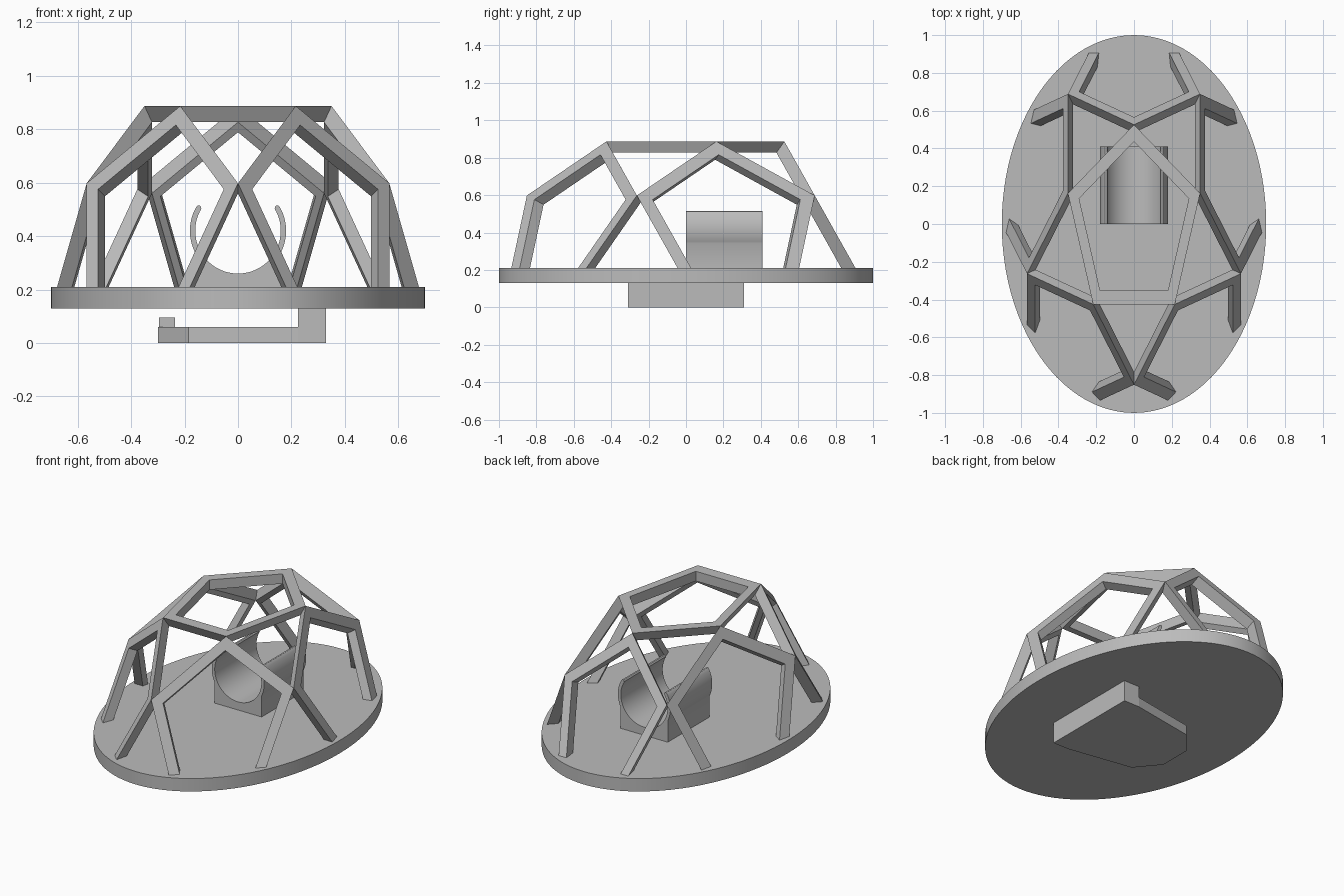
import bpy, bmesh
from math import sin, cos, radians, sqrt, asin, degrees
from mathutils import Vector

if "Cube" in bpy.data.objects:
    bpy.data.objects.remove(bpy.data.objects["Cube"], do_unlink=True)

grey = bpy.data.materials.new("plain_grey")
grey.use_nodes = True
grey.diffuse_color = (0.5, 0.5, 0.5, 1)
grey.node_tree.nodes["Principled BSDF"].inputs["Base Color"].default_value = (0.5, 0.5, 0.5, 1)

HALF_X, HALF_Y, DOME_H = 0.70, 1.0, 0.89
FLOOR, DECK = 0.13, 0.21


def finish(name, bm, smooth=False):
    bmesh.ops.recalc_face_normals(bm, faces=bm.faces)
    mesh = bpy.data.meshes.new(name)
    bm.to_mesh(mesh)
    bm.free()
    mesh.materials.append(grey)
    obj = bpy.data.objects.new(name, mesh)
    bpy.context.collection.objects.link(obj)
    if smooth:
        bpy.ops.object.select_all(action='DESELECT')
        obj.select_set(True)
        bpy.context.view_layer.objects.active = obj
        bpy.ops.object.shade_smooth_by_angle(angle=radians(30))
    return obj


def prism(name, points, offset, smooth=False):
    """Extrude one flat outline along an offset."""
    bm = bmesh.new()
    face = bm.faces.new([bm.verts.new(p) for p in points])
    out = bmesh.ops.extrude_face_region(bm, geom=[face], use_keep_orig=True)
    moved = [g for g in out["geom"] if isinstance(g, bmesh.types.BMVert)]
    bmesh.ops.translate(bm, verts=moved, vec=offset)
    return finish(name, bm, smooth)


def box(name, x0, x1, y0, y1, z0, z1):
    outline = [(x0, y0, z0), (x1, y0, z0), (x1, y1, z0), (x0, y1, z0)]
    return prism(name, outline, (0, 0, z1 - z0))


# Oval deck
SEGS = 100
rim = [(HALF_X * cos(radians(360 * i / SEGS)), HALF_Y * sin(radians(360 * i / SEGS)), FLOOR)
       for i in range(SEGS)]
prism("oval_deck", rim, (0, 0, DECK - FLOOR), smooth=True)

# Dome rings on a unit sphere, stretched to the oval afterwards
LOW, HIGH = 0.5257, 0.8507
INSET, RADIAL, DEPTH = 0.83, 0.92, 0.068


def ring_point(radius, height, angle):
    a = radians(angle)
    return Vector((radius * cos(a), radius * sin(a), height))


def pentagon_frame(name, corners):
    """Open pentagon: mitred outer walls, straight walls round the hole."""
    centre = sum(corners, Vector()) / 5
    inward = -centre.normalized() * DEPTH
    hole = [centre + (c - centre) * INSET for c in corners]
    loops = [corners, hole, [h + inward for h in hole], [c * RADIAL for c in corners]]
    bm = bmesh.new()
    rings = [[bm.verts.new((p.x * HALF_X, p.y * HALF_Y, p.z * DOME_H + FLOOR)) for p in loop]
             for loop in loops]
    for r in range(4):
        a, b = rings[r], rings[(r + 1) % 4]
        for i in range(5):
            j = (i + 1) % 5
            bm.faces.new((a[i], a[j], b[j], b[i]))
    finish(name, bm)


pentagon_frame("dome_top_frame", [ring_point(LOW, HIGH, 90 + 72 * k) for k in range(5)])
for k in range(5):
    t = 90 + 72 * k
    pentagon_frame(f"dome_side_frame_{k + 1}", [
        ring_point(LOW, HIGH, t), ring_point(HIGH, LOW, t + 36), ring_point(1, 0, t + 18),
        ring_point(1, 0, t - 18), ring_point(HIGH, LOW, t - 36)])

# Open-topped round cradle on its block, one extruded profile
AXIS_Z, OUTER, INNER, LIP = 0.42, 0.18, 0.16, 30
BLOCK_X = 0.162


def arc(radius, start, end, steps, cx=0.0, cz=AXIS_Z):
    return [(cx + radius * cos(radians(start + (end - start) * i / steps)), 0,
             cz + radius * sin(radians(start + (end - start) * i / steps)))
            for i in range(steps + 1)]


mid, tip = (OUTER + INNER) / 2, (OUTER - INNER) / 2
join = degrees(asin(sqrt(OUTER ** 2 - BLOCK_X ** 2) / OUTER))
lip_x, lip_z = mid * cos(radians(LIP)), AXIS_Z + mid * sin(radians(LIP))
profile = [(-BLOCK_X, 0, DECK - 0.01), (BLOCK_X, 0, DECK - 0.01)]
profile += arc(OUTER, -join, LIP, 14)
profile += arc(tip, LIP, LIP + 180, 6, lip_x, lip_z)[1:-1]
profile += arc(INNER, LIP, -180 - LIP, 60)
profile += arc(tip, -LIP, 180 - LIP, 6, -lip_x, lip_z)[1:-1]
profile += arc(OUTER, 180 - LIP, 180 + join, 14)
prism("cradle", profile, (0, 0.41, 0), smooth=True)

# Underside bracket: tapered plate, full-width riser and small catch
half = [(0.33, 0.31), (0.225, 0.31), (-0.185, 0.24), (-0.30, 0.10)]
outline = half + [(x, -y) for x, y in reversed(half)]
prism("bracket_plate", [(x, y, 0) for x, y in outline], (0, 0, 0.06))
box("bracket_riser", 0.225, 0.33, -0.31, 0.31, 0, FLOOR)
box("bracket_catch", -0.295, -0.235, -0.10, 0.10, 0.06, 0.095)
